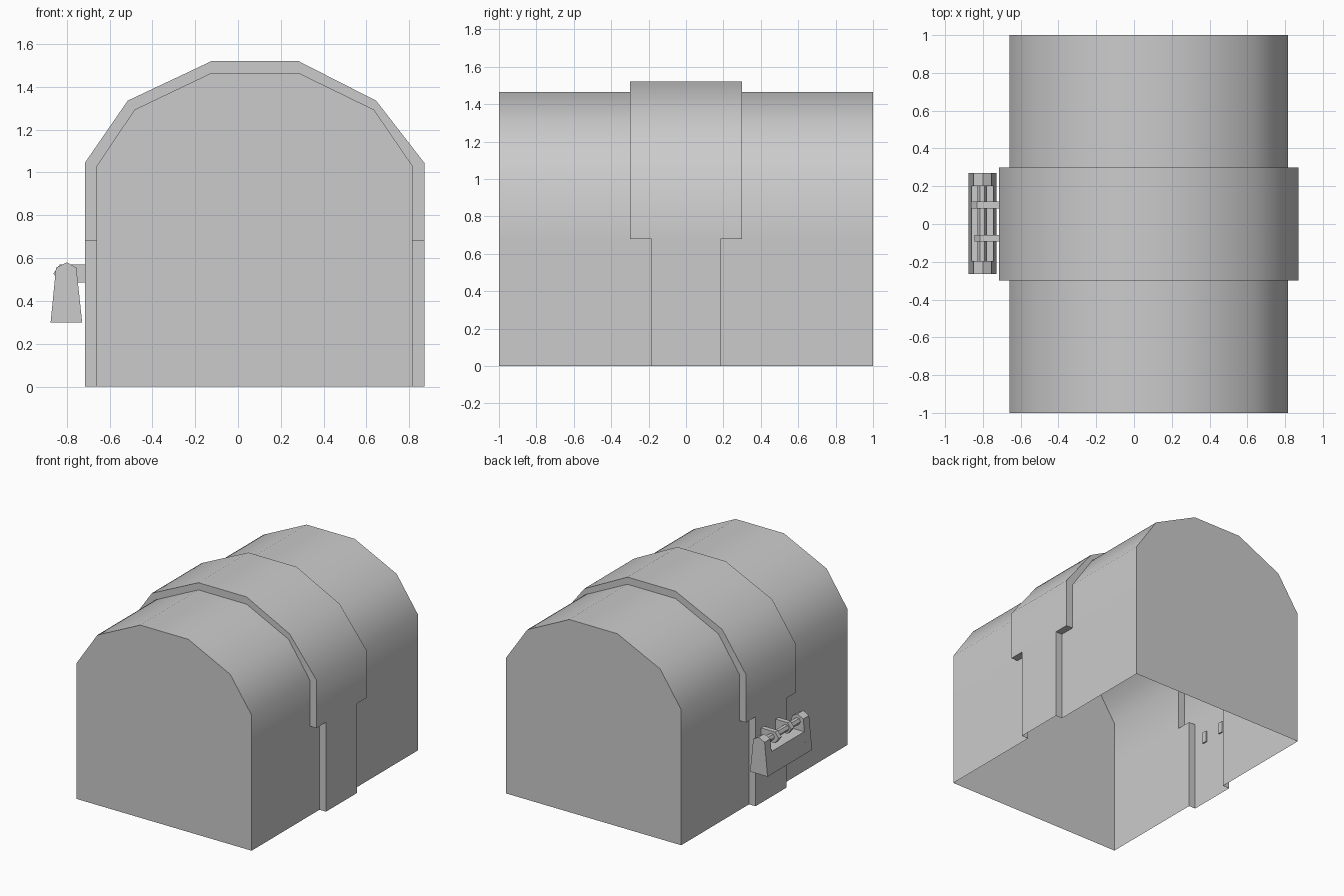
import bpy, bmesh, math
from mathutils import Vector

if "Cube" in bpy.data.objects:
    bpy.data.objects.remove(bpy.data.objects["Cube"])

grey = bpy.data.materials.new("plain_grey")
grey.use_nodes = True
grey.diffuse_color = (0.6, 0.6, 0.6, 1)
grey.node_tree.nodes["Principled BSDF"].inputs["Base Color"].default_value = (0.6, 0.6, 0.6, 1)


def finish(name, bm, smooth=False):
    bmesh.ops.remove_doubles(bm, verts=bm.verts, dist=0.0005)
    bmesh.ops.recalc_face_normals(bm, faces=bm.faces)
    # keep the highest face pointing outward
    top = max(bm.faces, key=lambda f: f.calc_center_median().z)
    if top.normal.z < 0:
        bmesh.ops.reverse_faces(bm, faces=bm.faces)
    mesh = bpy.data.meshes.new(name)
    bm.to_mesh(mesh)
    bm.free()
    mesh.materials.append(grey)
    obj = bpy.data.objects.new(name, mesh)
    bpy.context.collection.objects.link(obj)
    if smooth:
        bpy.ops.object.select_all(action="DESELECT")
        obj.select_set(True)
        bpy.context.view_layer.objects.active = obj
        bpy.ops.object.shade_smooth_by_angle(angle=math.radians(40))
    return obj


def face(bm, points):
    bm.faces.new([bm.verts.new(p) for p in points])


def add_prism(bm, profile, y0, y1):
    """Extrude an (x, z) profile along y."""
    front = [bm.verts.new((x, y0, z)) for x, z in profile]
    back = [bm.verts.new((x, y1, z)) for x, z in profile]
    n = len(profile)
    bm.faces.new(front)
    bm.faces.new(back[::-1])
    for i in range(n):
        j = (i + 1) % n
        bm.faces.new((front[i], back[i], back[j], front[j]))


# Arched shell, open underneath, with a raised band that narrows low down
inner = [(-.66, 0), (-.66, .68), (-.66, 1.03), (-.483, 1.293), (-.123, 1.465),
         (.282, 1.465), (.635, 1.293), (.815, 1.03), (.815, .68), (.815, 0)]
outer = [(-.715, 0), (-.715, .68), (-.715, 1.045), (-.515, 1.335), (-.123, 1.52),
         (.282, 1.52), (.645, 1.335), (.87, 1.045), (.87, .68), (.87, 0)]
stations = [-1, -.3, -.185, .185, .3, 1]
last = len(inner) - 2


def raised(col, seg):
    return col == 2 or (col in (1, 3) and 0 < seg < last)


def at(profile, i, y):
    x, z = profile[i]
    return (x, y, z)


bm = bmesh.new()
for col in range(len(stations) - 1):
    y0, y1 = stations[col:col + 2]
    for seg in range(last + 1):
        up = raised(col, seg)
        p = outer if up else inner
        face(bm, [at(p, seg, y0), at(p, seg, y1), at(p, seg + 1, y1), at(p, seg + 1, y0)])
        # step walls across and along the arch
        if col < 4 and raised(col + 1, seg) != up:
            face(bm, [at(inner, seg, y1), at(outer, seg, y1),
                      at(outer, seg + 1, y1), at(inner, seg + 1, y1)])
        if seg < last and raised(col, seg + 1) != up:
            face(bm, [at(inner, seg + 1, y0), at(outer, seg + 1, y0),
                      at(outer, seg + 1, y1), at(inner, seg + 1, y1)])
for y in (-1, 1):
    face(bm, [at(inner, i, y) for i in range(len(inner))])
finish("arched_shell", bm, smooth=True)

# Hanging handle: two tapered cheeks joined by a lower bar
cheek = [(-.875, .30), (-.728, .30), (-.755, .555), (-.80, .58), (-.85, .555)]
bar = [(-.875, .30), (-.728, .30), (-.745, .46), (-.859, .46)]
for name, profile, y0, y1 in (("handle_front_cheek", cheek, -.265, -.195),
                              ("handle_back_cheek", cheek, .2, .27),
                              ("handle_bar", bar, -.195, .2)):
    bm = bmesh.new()
    add_prism(bm, profile, y0, y1)
    finish(name, bm)

# Pin between the cheeks
bm = bmesh.new()
ring = [math.tau * i / 6 for i in range(6)]
add_prism(bm, [(-.803 + .025 * math.cos(a), .528 + .025 * math.sin(a)) for a in ring], -.195, .2)
finish("handle_pin", bm)

# Brackets that carry the pin from the wall
for name, y, tip in (("front_bracket", -.075, -.845), ("back_bracket", .1, -.862)):
    bm = bmesh.new()
    add_prism(bm, [(-.705, .485), (-.705, .57), (tip + .03, .57), (tip, .528), (tip + .03, .485)],
              y - .018, y + .018)
    finish(name, bm)
